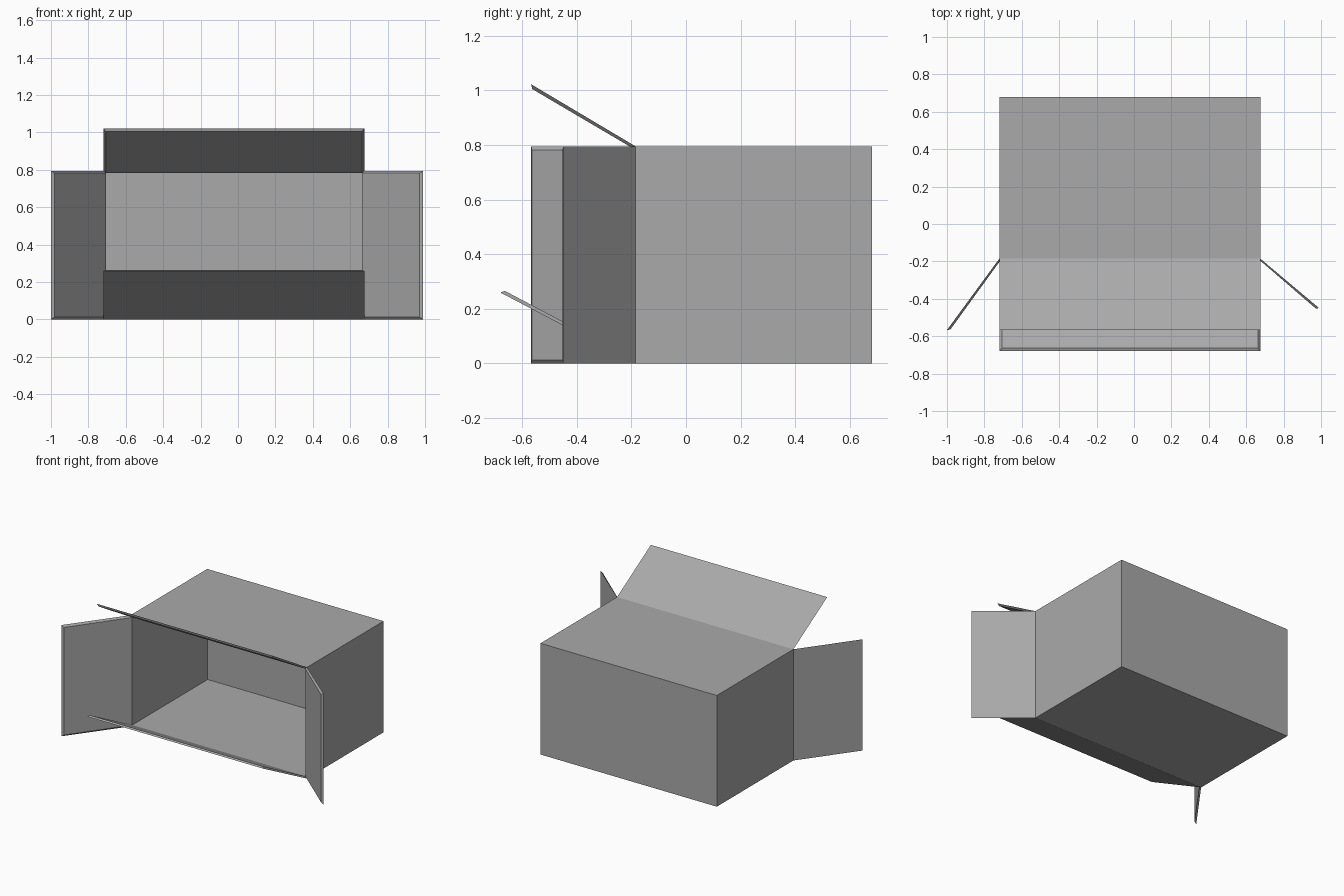
import bpy
from mathutils import Vector

old = bpy.data.objects.get("Cube")
if old:
    bpy.data.objects.remove(old, do_unlink=True)

LEFT, RIGHT = -0.72, 0.675      # carton extents along x
MOUTH, BACK = -0.185, 0.68      # open front and closed back
HEIGHT = 0.795
T = 0.013                       # cardboard thickness

card = bpy.data.materials.new("grey_card")
card.use_nodes = True
grey = (0.4, 0.4, 0.4, 1)
card.diffuse_color = grey
card.node_tree.nodes["Principled BSDF"].inputs["Base Color"].default_value = grey


def make_object(name, verts, faces):
    mesh = bpy.data.meshes.new(name)
    mesh.from_pydata(verts, [], faces)
    mesh.materials.append(card)
    obj = bpy.data.objects.new(name, mesh)
    bpy.context.collection.objects.link(obj)
    return obj


def ring(y, inset):
    """Four carton corners at depth y, counter-clockwise seen from the front."""
    x0, x1, z0, z1 = LEFT + inset, RIGHT - inset, inset, HEIGHT - inset
    return [Vector(c) for c in ((x0, y, z0), (x1, y, z0), (x1, y, z1), (x0, y, z1))]


# Carton: outer and inner skins, open at the mouth where the flaps hinge
outer, inner = ring(MOUTH, 0), ring(MOUTH, T)
verts = outer + ring(BACK, 0) + inner + ring(BACK - T, T)
faces = [(7, 6, 5, 4), (12, 13, 14, 15)]
for i in range(4):
    j = (i + 1) % 4
    faces.append((j, i, i + 4, j + 4))
    faces.append((i + 8, j + 8, j + 12, i + 12))
make_object("carton", verts, faces)


# Flaps: thin slabs with chamfered free edges, each swung out from one mouth edge
def flap(name, i, reach):
    j = (i + 1) % 4
    a, b, reach = outer[i], outer[j], Vector(reach)
    along, out = (b - a).normalized(), reach.normalized()
    normal = out.cross(along)                   # faces the inside of the carton
    if normal.dot(inner[i] - a) < 0:
        normal = -normal
    shift = (normal - out) * T
    verts = [a, b, b + reach, a + reach,
             inner[i], inner[j],
             b + reach + shift - along * T, a + reach + shift + along * T]
    faces = [(0, 1, 2, 3), (7, 6, 5, 4), (2, 6, 7, 3), (1, 5, 6, 2), (3, 7, 4, 0)]
    make_object(name, verts, faces)


flap("bottom_flap", 0, (0, -0.495, 0.26))
flap("left_flap", 1, (0.315, -0.265, 0))
flap("top_flap", 2, (0, -0.382, 0.227))
flap("right_flap", 3, (-0.28, -0.382, 0))
